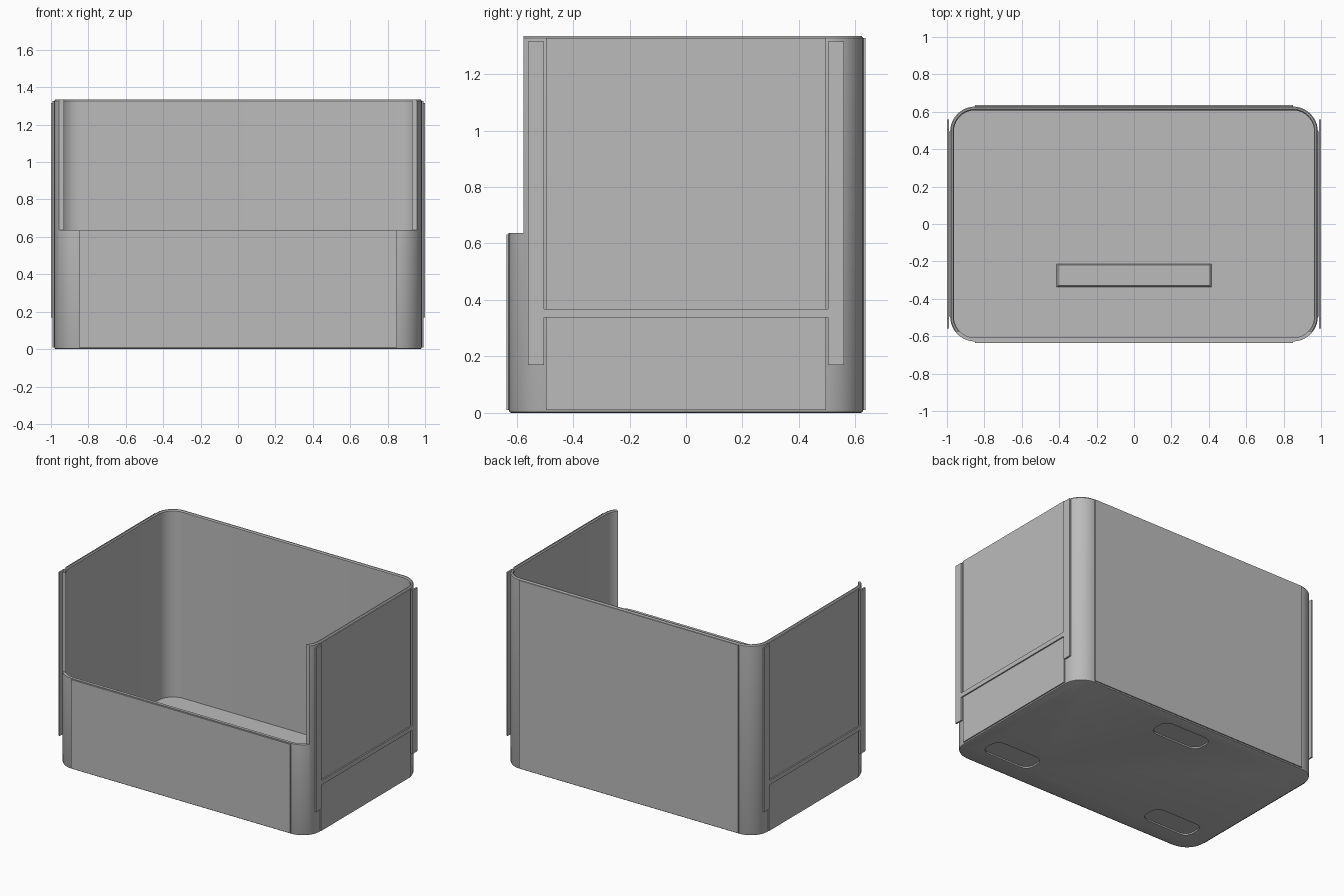
import bpy, bmesh, math

old = bpy.data.objects.get("Cube")
if old:
    bpy.data.objects.remove(old, do_unlink=True)

GREY = (0.5, 0.5, 0.5, 1)
grey = bpy.data.materials.new("plain grey")
grey.use_nodes = True
grey.diffuse_color = GREY
grey.node_tree.nodes["Principled BSDF"].inputs["Base Color"].default_value = GREY

HW, HD, H, R, T = 0.983, 0.628, 1.335, 0.133, 0.02   # half width, half depth, height, corner, wall


def rounded_loop(hw, hd, r, steps):
    """Outline points of a rounded rectangle, counter-clockwise."""
    pts = []
    for i, (sx, sy) in enumerate([(1, 1), (-1, 1), (-1, -1), (1, -1)]):
        for k in range(steps + 1):
            a = math.pi / 2 * (i + k / steps)
            pts.append((sx * (hw - r) + r * math.cos(a), sy * (hd - r) + r * math.sin(a)))
    return pts


def lofted(name, hw, hd, r, profile, centre=(0, 0), steps=10):
    """Stack of inset rounded outlines; profile holds (inset, z), capped at both ends."""
    bm = bmesh.new()
    rings = [[bm.verts.new((x + centre[0], y + centre[1], z))
              for x, y in rounded_loop(hw - d, hd - d, r - d, steps)] for d, z in profile]
    n = len(rings[0])
    for a, b in zip(rings, rings[1:]):
        for i in range(n):
            j = (i + 1) % n
            bm.faces.new((a[i], a[j], b[j], b[i]))
    bm.faces.new(rings[0][::-1])
    bm.faces.new(rings[-1])
    return finish(name, bm)


def boxes(name, ranges):
    """One object made of boxes, each given as x, y and z ranges."""
    bm = bmesh.new()
    for lo, hi in ranges:
        vs = bmesh.ops.create_cube(bm, size=1)["verts"]
        for v in vs:
            v.co = [lo[i] if v.co[i] < 0 else hi[i] for i in range(3)]
    return finish(name, bm)


def finish(name, bm):
    bmesh.ops.recalc_face_normals(bm, faces=bm.faces)
    me = bpy.data.meshes.new(name)
    bm.to_mesh(me)
    bm.free()
    me.materials.append(grey)
    ob = bpy.data.objects.new(name, me)
    bpy.context.collection.objects.link(ob)
    return ob


def cut(target, cutter):
    mod = target.modifiers.new("cut", "BOOLEAN")
    mod.operation = "DIFFERENCE"
    mod.solver = "EXACT"
    mod.object = cutter
    bpy.context.view_layer.objects.active = target
    bpy.ops.object.modifier_apply(modifier=mod.name)
    bpy.data.objects.remove(cutter, do_unlink=True)


# Open bin: rounded walls with a softened rim and a thin floor
bin_body = lofted("bin_body", HW, HD, R, [
    (0.01, 0), (0.003, 0.003), (0, 0.01), (0, H - 0.008), (0.006, H),
    (T - 0.006, H), (T, H - 0.008), (T, 0.025)])

# Front opening above the low front wall
cut(bin_body, boxes("opening_cutter", [((-2, -2, 0.637), (2, -0.575, 2))]))

# Three shallow recesses under the floor
for x, y in [(-0.656, -0.41), (0.656, -0.41), (0, 0.46)]:
    cut(bin_body, lofted("recess_cutter", 0.19, 0.08, 0.06, [(0, -0.1), (0, 0.01)], (x, y), 6))

# Flat panels on the straight part of each wall
PX, PY, OUT = HW - R, HD - R, 0.008
boxes("front_panel", [((-PX, -HD - OUT, 0.01), (PX, -HD + 0.005, 0.632))])
boxes("back_panel", [((-PX, HD - 0.005, 0.01), (PX, HD + OUT, H - 0.008))])

for side, s in (("left", 1), ("right", -1)):
    def span(x0, x1, y0, y1, z0, z1):
        a, b = sorted((s * x0, s * x1))
        return (a, y0, z0), (b, y1, z1)
    boxes(side + "_panel", [span(HW - 0.005, HW + OUT, -PY, PY, 0.01, H - 0.008)])
    # Raised guide rails joined by a cross bar
    boxes(side + "_rails", [
        span(HW + 0.006, 1, -0.56, -0.503, 0.17, 1.315),
        span(HW + 0.006, 1, 0.503, 0.56, 0.17, 1.315),
        span(HW + 0.006, 1, -0.503, 0.503, 0.337, 0.368)])

# Low bevelled plate on the floor
plate = boxes("floor_plate", [((-0.42, -0.34, 0.02), (0.42, -0.21, 0.033))])
for v in plate.data.vertices:
    if v.co.z > 0.03:
        v.co.x -= math.copysign(0.014, v.co.x)
        v.co.y += 0.01 if v.co.y < -0.275 else -0.01

# Smooth the rounded corners, keep edges crisp
bpy.ops.object.select_all(action="DESELECT")
bin_body.select_set(True)
bpy.context.view_layer.objects.active = bin_body
bpy.ops.object.shade_smooth_by_angle(angle=math.radians(30))
